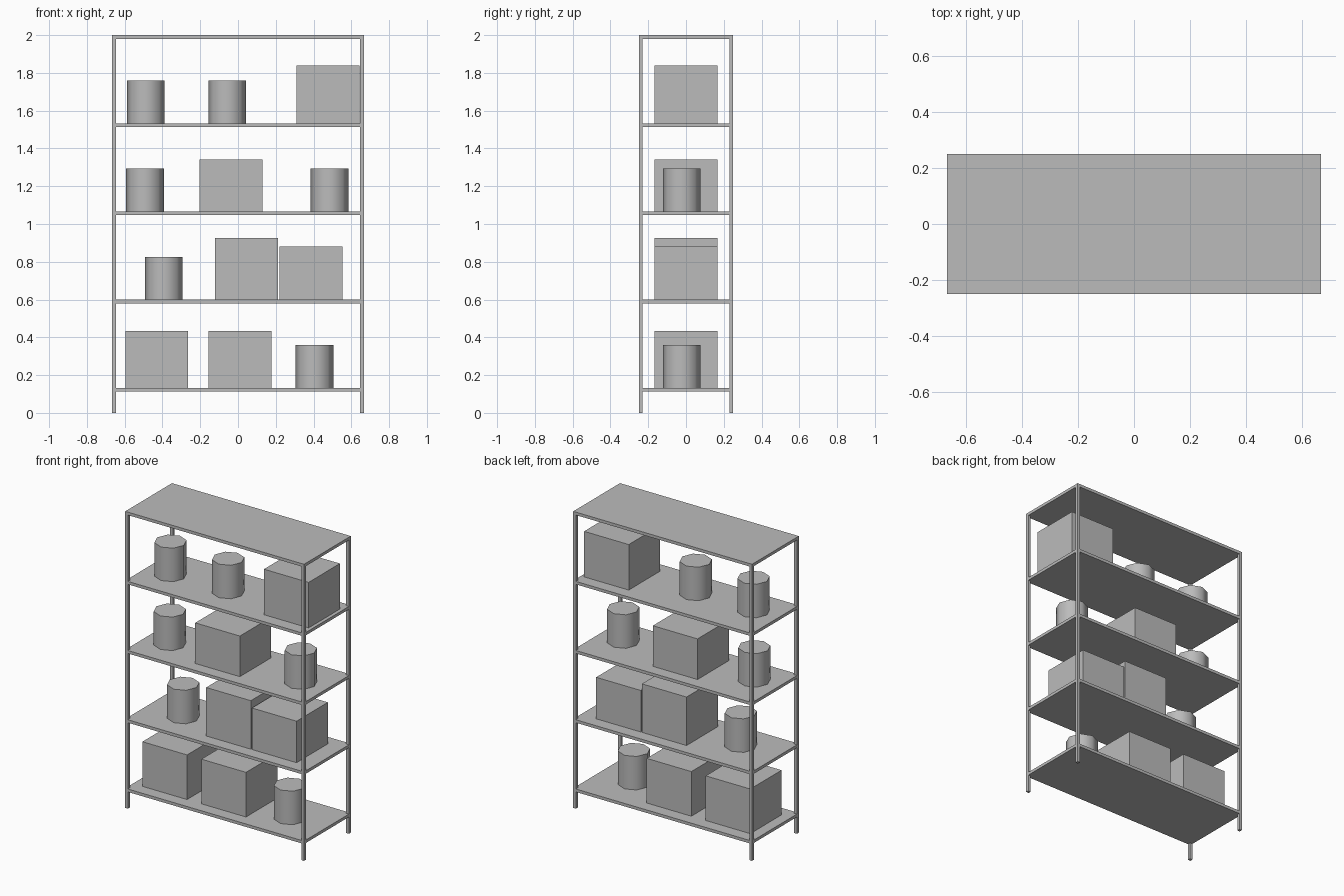
import bpy
import math

if "Cube" in bpy.data.objects:
    bpy.data.objects.remove(bpy.data.objects["Cube"])

HALF_W, HALF_D, HEIGHT = 0.667, 0.249, 2.0
BAR = 0.02                                  # leg and shelf thickness
SHELF_TOPS = [0.133, 0.6, 1.067, 1.533, 2.0]

grey = bpy.data.materials.new("plain grey")
grey.diffuse_color = (0.5, 0.5, 0.5, 1)
grey.use_nodes = True
grey.node_tree.nodes["Principled BSDF"].inputs["Base Color"].default_value = grey.diffuse_color


def box(name, size, centre):
    bpy.ops.mesh.primitive_cube_add(size=1, location=centre)
    ob = bpy.context.object
    ob.name = name
    ob.scale = size
    bpy.ops.object.transform_apply(location=False, rotation=False, scale=True)
    ob.data.materials.append(grey)
    return ob


def canister(name, x, base, radius=0.1, height=0.226):
    bpy.ops.mesh.primitive_cylinder_add(
        vertices=8, radius=radius, depth=height,
        location=(x, -0.023, base + height / 2))
    ob = bpy.context.object
    ob.name = name
    ob.data.materials.append(grey)
    # round sides, sharp rims
    bpy.ops.object.shade_smooth_by_angle(angle=math.radians(50))
    return ob


# four corner legs
for sx in (-1, 1):
    for sy in (-1, 1):
        name = ("front" if sy < 0 else "back") + ("_left" if sx < 0 else "_right") + "_leg"
        box(name, (BAR, BAR, HEIGHT),
            (sx * (HALF_W - BAR / 2), sy * (HALF_D - BAR / 2), HEIGHT / 2))

# shelves
for i, top in enumerate(SHELF_TOPS):
    box(f"shelf_{i + 1}", (2 * HALF_W, 2 * HALF_D, BAR), (0, 0, top - BAR / 2))

# stored boxes per shelf: (x, height)
BOXES = [
    [(-0.43, 0.301), (0.01, 0.301)],
    [(0.046, 0.327), (0.387, 0.28)],
    [(-0.036, 0.274)],
    [(0.477, 0.307)],
]
# canisters per shelf: x
CANISTERS = [[0.405], [-0.393], [-0.493, 0.485], [-0.488, -0.057]]

for i, base in enumerate(SHELF_TOPS[:4]):
    for j, (x, h) in enumerate(BOXES[i]):
        box(f"stored_box_{i + 1}_{j + 1}", (0.333, 0.333, h), (x, 0, base + h / 2))
    for j, x in enumerate(CANISTERS[i]):
        canister(f"canister_{i + 1}_{j + 1}", x, base)
